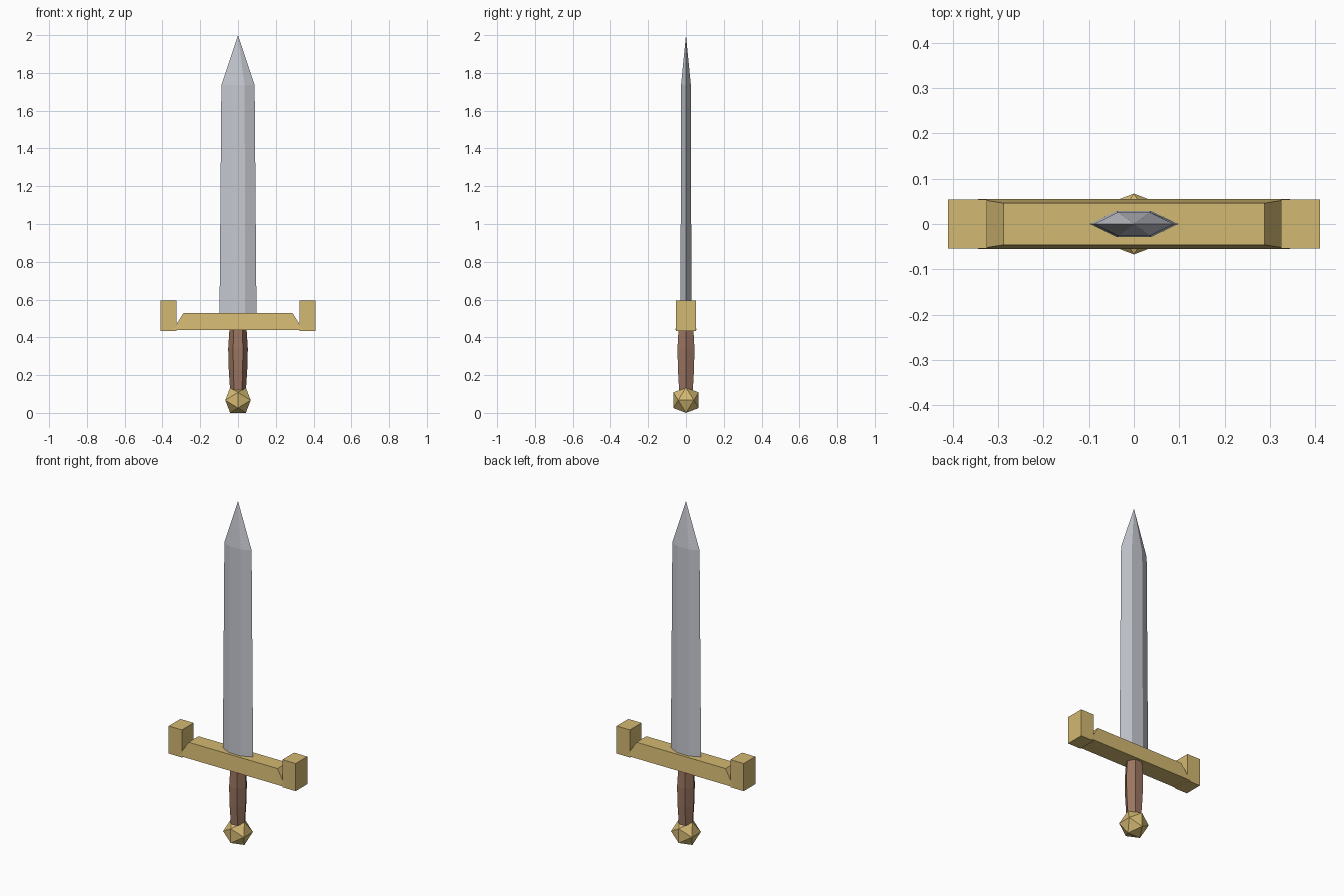
import bpy
import bmesh
import math

cube = bpy.data.objects.get("Cube")
if cube:
    bpy.data.objects.remove(cube, do_unlink=True)


def material(name, color):
    mat = bpy.data.materials.new(name)
    mat.use_nodes = True
    mat.diffuse_color = (*color, 1)
    mat.node_tree.nodes["Principled BSDF"].inputs["Base Color"].default_value = (*color, 1)
    return mat


steel = material("steel grey", (0.57, 0.59, 0.64))
gold = material("pale gold", (0.65, 0.48, 0.17))
leather = material("brown leather", (0.33, 0.18, 0.12))


def finish(name, bm, mat):
    bmesh.ops.recalc_face_normals(bm, faces=bm.faces[:])
    mesh = bpy.data.meshes.new(name)
    bm.to_mesh(mesh)
    bm.free()
    mesh.materials.append(mat)
    obj = bpy.data.objects.new(name, mesh)
    bpy.context.collection.objects.link(obj)
    return obj


def loft(name, rings, mat, apex=None):
    """Skin a stack of equal-sized rings, closed by caps or a point."""
    bm = bmesh.new()
    loops = [[bm.verts.new(p) for p in ring] for ring in rings]
    n = len(loops[0])
    for low, high in zip(loops, loops[1:]):
        for i in range(n):
            j = (i + 1) % n
            bm.faces.new((low[i], low[j], high[j], high[i]))
    bm.faces.new(loops[0])
    if apex:
        tip = bm.verts.new(apex)
        for i in range(n):
            bm.faces.new((loops[-1][i], loops[-1][(i + 1) % n], tip))
    else:
        bm.faces.new(loops[-1])
    return finish(name, bm, mat)


def hexagon(edge, flat, thick, z):
    return [(edge, 0, z), (flat, thick, z), (-flat, thick, z),
            (-edge, 0, z), (-flat, -thick, z), (flat, -thick, z)]


def rectangle(x, y, z):
    return [(x, y, z), (-x, y, z), (-x, -y, z), (x, -y, z)]


# Blade: flattened hexagon, slightly tapered, ending in a point
loft("blade", [hexagon(0.098, 0.038, 0.029, 0.5),
               hexagon(0.088, 0.035, 0.026, 1.735)], steel, apex=(0, 0, 2))

# Guard: tapered bar with a square block at each end
loft("guard_bar", [rectangle(0.344, 0.055, 0.44),
                   rectangle(0.288, 0.046, 0.53)], gold)
for side, sign in (("left", 1), ("right", -1)):
    block = loft("guard_block_" + side, [rectangle(0.043, 0.054, z) for z in (0.434, 0.595)], gold)
    block.location.x = sign * 0.368

# Grip: six-sided, swelling in the middle
profile = [(0.12, 0.042), (0.23, 0.049), (0.34, 0.052), (0.45, 0.045)]
loft("grip", [hexagon(r, r / 2, r * math.sin(math.pi / 3), z) for z, r in profile], leather)

# Pommel: icosahedron resting on one edge
phi = (1 + math.sqrt(5)) / 2
s = 0.0415
bm = bmesh.new()
for a in (-s, s):
    for b in (-s * phi, s * phi):
        for point in ((a, 0, b), (0, b, a), (b, a, 0)):
            bm.verts.new(point)
bmesh.ops.convex_hull(bm, input=bm.verts[:])
pommel = finish("pommel", bm, gold)
pommel.location.z = s * phi
